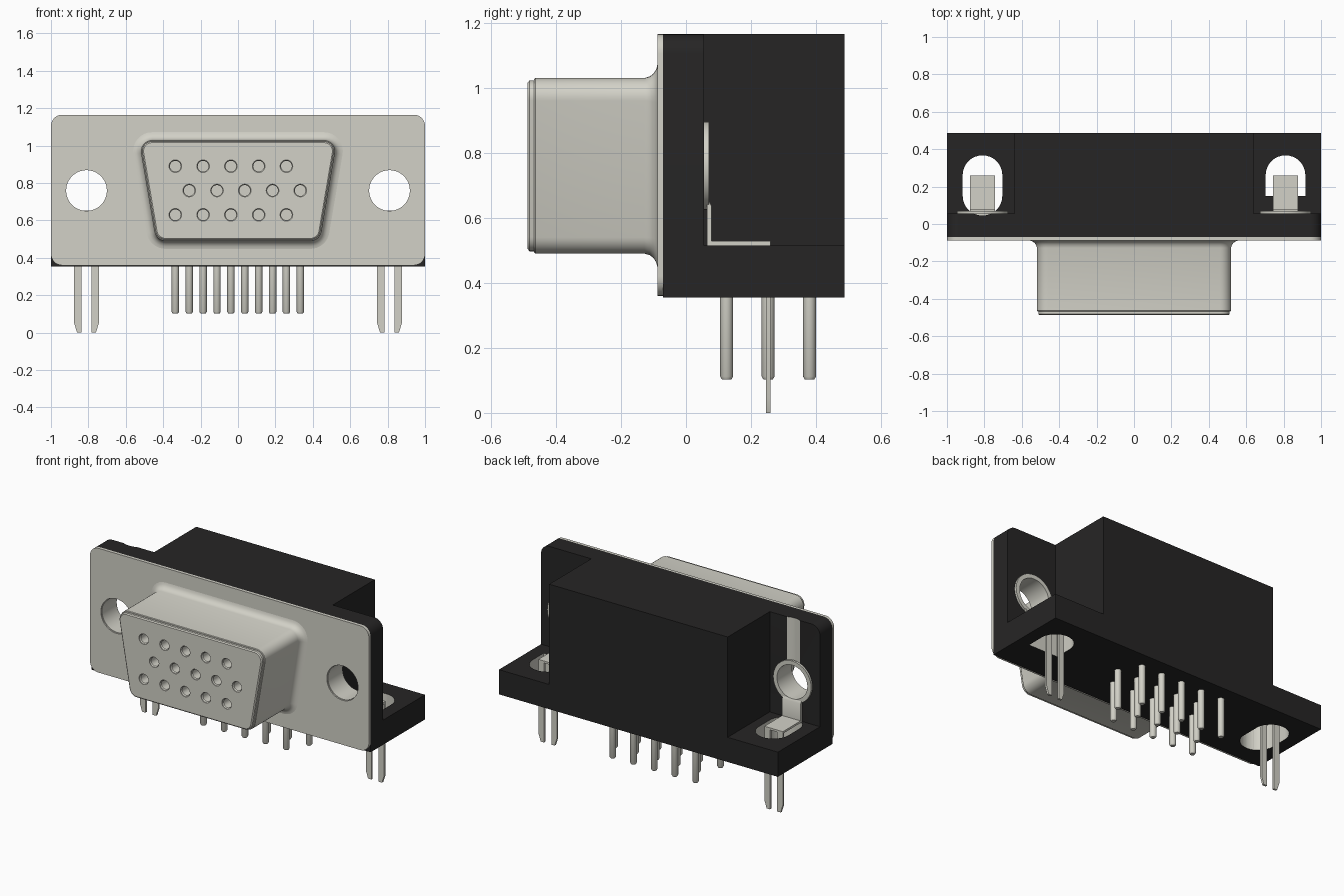
import bpy, bmesh, math
from mathutils import Vector

cube = bpy.data.objects.get("Cube")
if cube:
    bpy.data.objects.remove(cube, do_unlink=True)


def material(name, rgb, metallic, rough):
    m = bpy.data.materials.new(name)
    m.use_nodes = True
    m.diffuse_color = (*rgb, 1)
    b = m.node_tree.nodes["Principled BSDF"]
    b.inputs["Base Color"].default_value = (*rgb, 1)
    b.inputs["Metallic"].default_value = metallic
    b.inputs["Roughness"].default_value = rough
    return m


BLACK = material("black plastic", (0.0194, 0.0185, 0.0185), 0, 0.5)
METAL = material("warm grey metal", (0.646, 0.638, 0.572), 0, 0.5)


def finish(name, bm, index):
    """Turn a bmesh into an object; slot 0 is plastic, slot 1 is metal."""
    bmesh.ops.recalc_face_normals(bm, faces=bm.faces)
    for f in bm.faces:
        f.material_index = index
    me = bpy.data.meshes.new(name)
    bm.to_mesh(me)
    bm.free()
    me.materials.append(BLACK)
    me.materials.append(METAL)
    ob = bpy.data.objects.new(name, me)
    bpy.context.collection.objects.link(ob)
    return ob


def add_loft(bm, rings, closed=False):
    loops = [[bm.verts.new(p) for p in ring] for ring in rings]
    n = len(loops[0])
    pairs = list(zip(loops, loops[1:]))
    if closed:
        pairs.append((loops[-1], loops[0]))
    else:
        bm.faces.new(loops[0])
        bm.faces.new(loops[-1])
    for a, b in pairs:
        for i in range(n):
            j = (i + 1) % n
            bm.faces.new((a[i], a[j], b[j], b[i]))


def loft(name, rings, index, closed=False):
    bm = bmesh.new()
    add_loft(bm, rings, closed)
    return finish(name, bm, index)


def prism_y(name, pts, y0, y1, index):
    return loft(name, [[(u, y, v) for u, v in pts] for y in (y0, y1)], index)


def prism_z(name, pts, z0, z1, index):
    return loft(name, [[(u, v, z) for u, v in pts] for z in (z0, z1)], index)


def rect(x0, x1, y0, y1):
    return [(x0, y0), (x1, y0), (x1, y1), (x0, y1)]


def circle(cx, cy, r, n=40):
    return [(cx + r * math.cos(2 * math.pi * i / n),
             cy + r * math.sin(2 * math.pi * i / n)) for i in range(n)]


def rounded(corners, radii, grow=0, steps=8):
    """Counter-clockwise polygon with filleted corners, offset by grow."""
    out = []
    n = len(corners)
    for i, r in enumerate(radii):
        p = Vector(corners[i])
        d1 = (p - Vector(corners[i - 1])).normalized()
        d2 = (Vector(corners[(i + 1) % n]) - p).normalized()
        n1, n2 = Vector((d1.y, -d1.x)), Vector((d2.y, -d2.x))
        if r == 0:
            out.append(tuple(p))
            continue
        c = p - (n1 + n2) * (r / (1 + n1.dot(n2)))
        a0 = math.atan2(n1.y, n1.x)
        turn = math.acos(max(-1, min(1, n1.dot(n2))))
        for k in range(steps + 1):
            a = a0 + turn * k / steps
            out.append((c.x + (r + grow) * math.cos(a), c.y + (r + grow) * math.sin(a)))
    return out


def cut(ob, cutter):
    mod = ob.modifiers.new("cut", 'BOOLEAN')
    mod.operation = 'DIFFERENCE'
    mod.solver = 'EXACT'
    mod.object = cutter
    bpy.context.view_layer.objects.active = ob
    bpy.ops.object.modifier_apply(modifier=mod.name)


EAR, HOLE_Z = 0.81, 0.76       # mounting hole centre
LEFT_X, PITCH = -0.335, 0.1485  # contact grid

# Plastic housing
flange = prism_y("housing_flange",
                 rounded(rect(-1, 1, 0.355, 1.165), [0, 0, 0.06, 0.06]), -0.07, 0.056, 0)
base = prism_z("housing_base", rect(-1, 1, 0.056, 0.487), 0.355, 0.515, 0)
block = prism_z("housing_block", rect(-0.64, 0.64, 0.056, 0.487), 0.515, 1.165, 0)

# Metal face plate
plate = prism_y("face_plate",
                rounded(rect(-1, 1, 0.36, 1.165), [0.06] * 4), -0.088, -0.07, 1)

# Mounting holes and base slots
helpers = []
for s in (-1, 1):
    drill = prism_y("hole_cutter", circle(s * EAR, HOLE_Z, 0.112), -0.3, 0.2, 1)
    cut(flange, drill)
    cut(plate, drill)
    low, r_low = (0.045, 0.105) if s < 0 else (0.15, 0)
    x = s * EAR
    slot = prism_z("slot_cutter",
                   rounded(rect(x - 0.106, x + 0.106, low, 0.367),
                           [r_low, r_low, 0.105, 0.105]), 0.2, 1.3, 1)
    cut(base, slot)
    if s < 0:
        cut(flange, slot)
    helpers += [drill, slot]

# D-shaped shell lofted from the plate to the mating face
D = [(-0.438, 0.49), (0.438, 0.49), (0.53, 1.03), (-0.53, 1.03)]
PROFILE = [(-0.075, 0.042), (-0.088, 0.042), (-0.091, 0.028), (-0.099, 0.015),
           (-0.111, 0.005), (-0.128, 0), (-0.463, 0), (-0.467, -0.003),
           (-0.467, -0.007), (-0.481, -0.007), (-0.487, -0.014)]
shell = loft("connector_shell",
             [[(u, y, v) for u, v in rounded(D, [0.06] * 4, g)] for y, g in PROFILE], 1)

# Three staggered rows of contact holes
bm = bmesh.new()
for row, z in enumerate((0.89, 0.76, 0.63)):
    for i in range(5):
        x = LEFT_X + PITCH * (i + 0.5 * (row % 2))
        add_loft(bm, [[(u, y, v) for u, v in circle(x, z, r, 24)]
                      for y, r in ((-0.6, 0.034), (-0.482, 0.034), (-0.476, 0.029), (-0.38, 0.029))])
contacts = finish("contact_cutter", bm, 1)
cut(shell, contacts)
helpers.append(contacts)

# Solder pins under the housing
bm = bmesh.new()
for row, y in enumerate((0.125, 0.2525, 0.38)):
    for i in range(5):
        x = LEFT_X + PITCH * (i + 0.5 * (row % 2))
        add_loft(bm, [[(u, v, z) for u, v in circle(x, y, r, 16)]
                      for z, r in ((0.4, 0.02), (0.112, 0.02), (0.102, 0.014))])
finish("solder_pins", bm, 1)

# Mounting hardware on both ears
for side, s in (("right", -1), ("left", 1)):
    x = s * EAR
    sleeve = [(0.109, -0.08), (0.109, 0.07), (0.136, 0.07), (0.136, 0.056),
              (0.113, 0.056), (0.113, -0.08)]
    loft(side + "_hole_sleeve",
         [[(u, y, v) for u, v in circle(x, HOLE_Z, r)] for r, y in sleeve], 1, True)

    # Bent strap: upright leg and flat foot
    strap = [(0.064, 0.515), (0.26, 0.515), (0.26, 0.528), (0.078, 0.528),
             (0.078, 0.638), (0.07, 0.652), (0.064, 0.652)]
    loft(side + "_strap", [[(x + d, y, z) for y, z in strap] for d in (-0.066, 0.066)], 1)

    # Two tapered board-lock prongs
    prong = [(0.026, 0.52), (0.026, 0), (0.05, 0), (0.066, 0.05), (0.066, 0.52)]
    for name, m in (("_inner_prong", -s), ("_outer_prong", s)):
        prism_y(side + name, [(x + m * u, z) for u, z in prong], 0.246, 0.26, 1)

for h in helpers:
    bpy.data.objects.remove(h, do_unlink=True)

# Smooth shading with sharp edges kept
bpy.ops.object.select_all(action='DESELECT')
for ob in bpy.context.collection.objects:
    if ob.type == 'MESH':
        ob.select_set(True)
        bpy.context.view_layer.objects.active = ob
bpy.ops.object.shade_smooth_by_angle(angle=math.radians(32))
